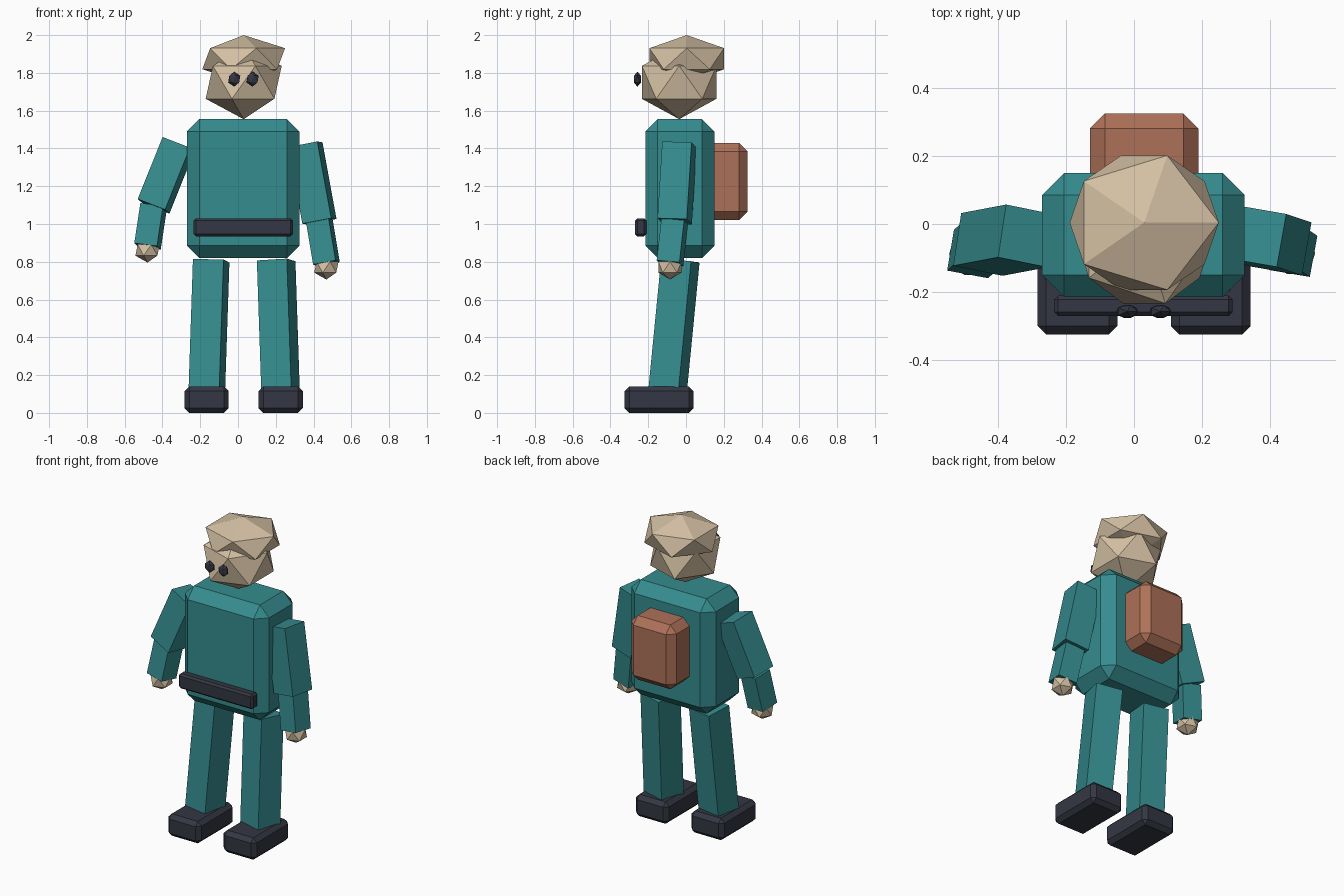
import bpy, bmesh
from math import radians
from mathutils import Vector, Quaternion

if "Cube" in bpy.data.objects:
    bpy.data.objects.remove(bpy.data.objects["Cube"], do_unlink=True)


def material(name, r, g, b):
    m = bpy.data.materials.new(name)
    m.use_nodes = True
    m.diffuse_color = (r, g, b, 1)
    m.node_tree.nodes["Principled BSDF"].inputs["Base Color"].default_value = (r, g, b, 1)
    return m


TEAL = material("teal cloth", 0.036, 0.262, 0.275)
SKIN = material("tan skin", 0.66, 0.53, 0.37)
DARK = material("dark slate", 0.034, 0.038, 0.056)
BROWN = material("brown leather", 0.42, 0.165, 0.098)
MID = 0.03  # x of the body's centre plane


def finish(name, bm, mat):
    mesh = bpy.data.meshes.new(name)
    bm.to_mesh(mesh)
    bm.free()
    mesh.materials.append(mat)
    obj = bpy.data.objects.new(name, mesh)
    bpy.context.collection.objects.link(obj)
    return obj


def block(name, low, high, bevel, mat):
    """Chamfered box between two corners."""
    low, high = Vector(low), Vector(high)
    bm = bmesh.new()
    bmesh.ops.create_cube(bm, size=1)
    bmesh.ops.scale(bm, vec=high - low, verts=bm.verts)
    bmesh.ops.translate(bm, vec=(low + high) / 2, verts=bm.verts)
    bmesh.ops.bevel(bm, geom=bm.edges[:], offset=bevel, segments=1,
                    profile=0.5, affect='EDGES')
    return finish(name, bm, mat)


def limb(name, top, bottom, width, twist, mat):
    """Square prism running between two joints."""
    top, bottom = Vector(top), Vector(bottom)
    axis = top - bottom
    bm = bmesh.new()
    bmesh.ops.create_cube(bm, size=1)
    bmesh.ops.scale(bm, vec=(width, width, axis.length), verts=bm.verts)
    turn = Vector((0, 0, 1)).rotation_difference(axis) @ Quaternion((0, 0, 1), radians(twist))
    bmesh.ops.rotate(bm, cent=(0, 0, 0), matrix=turn.to_matrix(), verts=bm.verts)
    bmesh.ops.translate(bm, vec=(top + bottom) / 2, verts=bm.verts)
    return finish(name, bm, mat)


def gem(name, centre, radii, mat):
    """Twenty-sided ball with its own radius on each axis."""
    bm = bmesh.new()
    bmesh.ops.create_icosphere(bm, subdivisions=1, radius=1)
    bmesh.ops.scale(bm, vec=radii, verts=bm.verts)
    bmesh.ops.translate(bm, vec=centre, verts=bm.verts)
    return finish(name, bm, mat)


# Body, belt and backpack
block("torso", (-0.27, -0.215, 0.82), (0.325, 0.15, 1.555), 0.065, TEAL)
block("belt", (-0.235, -0.27, 0.935), (0.29, -0.21, 1.03), 0.012, DARK)
block("backpack", (-0.13, 0.1, 1.02), (0.19, 0.325, 1.43), 0.045, BROWN)

# Head, hair cap and eyes
gem("head", (MID, -0.036, 1.75), (0.225, 0.232, 0.195), SKIN)
gem("hair", (MID, 0.004, 1.875), (0.245, 0.232, 0.125), SKIN)
for side, x in (("right", -0.02), ("left", 0.077)):
    gem(side + "_eye", (x, -0.257, 1.767), (0.036, 0.022, 0.04), DARK)

# Legs and shoes
for side, s, twist in (("right", -1, -11), ("left", 1, -16)):
    limb(side + "_leg", (MID + s * 0.172, -0.03, 0.805),
         (MID + s * 0.196, -0.1, 0.09), 0.165, twist, TEAL)
    x = MID + s * 0.196
    block(side + "_shoe", (x - 0.117, -0.325, 0), (x + 0.117, 0.04, 0.14), 0.025, DARK)

# Arms: shoulder, elbow and wrist joints, then the hand
arms = {
    "right": ((-0.315, -0.035, 1.422), (-0.447, -0.06, 1.094), (-0.479, -0.088, 0.882)),
    "left": ((0.357, -0.035, 1.42), (0.431, -0.06, 1.014), (0.468, -0.085, 0.792)),
}
for side, (shoulder, elbow, wrist) in arms.items():
    limb(side + "_upper_arm", shoulder, elbow, 0.158, -10, TEAL)
    limb(side + "_forearm", elbow, wrist, 0.123, -10, TEAL)
    hand = Vector(wrist) - Vector((0, 0, 0.02))
    gem(side + "_hand", hand, (0.072, 0.072, 0.066), SKIN)
